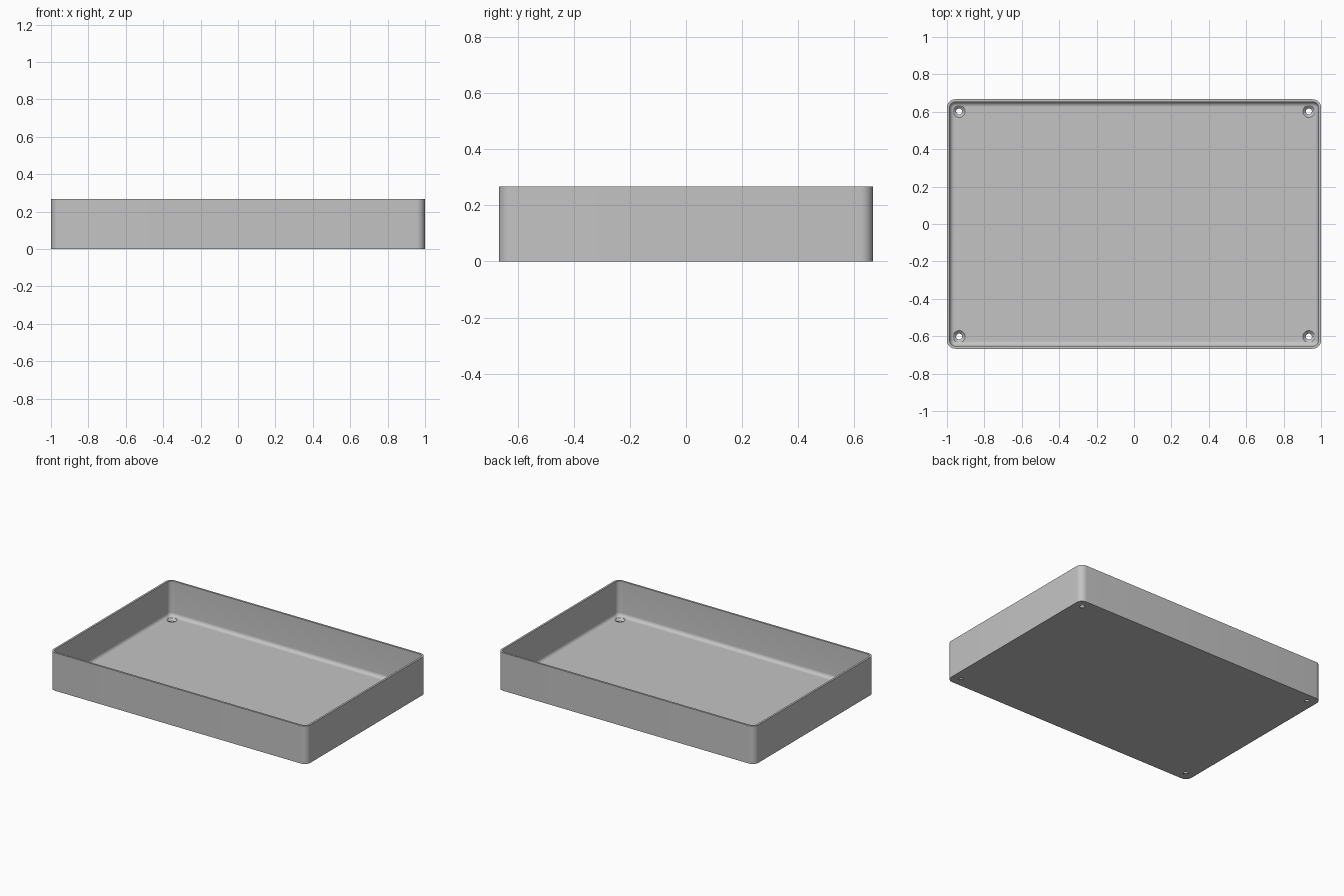
import bpy
import bmesh
from math import pi, sin, cos

HX, HY, HEIGHT = 1.0, 0.667, 0.267
CORNER, WALL, FLOOR, FILLET = 0.045, 0.014, 0.02, 0.026
HOLE_X, HOLE_Y = 0.935, 0.602

cube = bpy.data.objects.get("Cube")
if cube:
    bpy.data.objects.remove(cube, do_unlink=True)

grey = bpy.data.materials.new("plain grey")
grey.use_nodes = True
COLOUR = (0.55, 0.55, 0.55, 1)
grey.diffuse_color = COLOUR
grey.node_tree.nodes["Principled BSDF"].inputs["Base Color"].default_value = COLOUR


def rounded_ring(bm, inset, z, steps=10):
    """Rounded rectangle of vertices, inset from the outer wall."""
    radius = max(CORNER - inset, 0.004)
    cx, cy = HX - inset - radius, HY - inset - radius
    ring = []
    for quarter, (sx, sy) in enumerate(((1, 1), (-1, 1), (-1, -1), (1, -1))):
        for i in range(steps + 1):
            a = (quarter + i / steps) * pi / 2
            ring.append(bm.verts.new((sx * cx + radius * cos(a),
                                      sy * cy + radius * sin(a), z)))
    return ring


def bridge(bm, a, b):
    for i in range(len(a)):
        j = (i + 1) % len(a)
        bm.faces.new((a[i], a[j], b[j], b[i]))


def make_object(name, bm):
    bmesh.ops.recalc_face_normals(bm, faces=bm.faces)
    mesh = bpy.data.meshes.new(name)
    bm.to_mesh(mesh)
    bm.free()
    mesh.materials.append(grey)
    obj = bpy.data.objects.new(name, mesh)
    bpy.context.collection.objects.link(obj)
    return obj


# Tray shell: outer wall, rim, inner wall, rounded inner foot, floor
bm = bmesh.new()
profile = [(0, 0), (0, HEIGHT), (WALL, HEIGHT)]
for i in range(9):
    a = i / 8 * pi / 2
    profile.append((WALL + FILLET * (1 - cos(a)), FLOOR + FILLET * (1 - sin(a))))
rings = [rounded_ring(bm, inset, z) for inset, z in profile]
for lower, upper in zip(rings, rings[1:]):
    bridge(bm, lower, upper)
bm.faces.new(rings[0])
bm.faces.new(rings[-1])
tray = make_object("tray", bm)

# Countersunk screw hole cutters, one in each corner
bm = bmesh.new()
SIDES = 32
for sx in (-1, 1):
    for sy in (-1, 1):
        loops = []
        for radius, z in ((0.016, -0.02), (0.016, 0.005), (0.032, FLOOR), (0.032, 0.06)):
            loops.append([bm.verts.new((sx * HOLE_X + radius * cos(2 * pi * i / SIDES),
                                        sy * HOLE_Y + radius * sin(2 * pi * i / SIDES), z))
                          for i in range(SIDES)])
        for lower, upper in zip(loops, loops[1:]):
            bridge(bm, lower, upper)
        bm.faces.new(loops[0])
        bm.faces.new(loops[-1])
cutters = make_object("screw_hole_cutters", bm)
cutters.hide_render = True
cutters.hide_set(True)

cut = tray.modifiers.new("screw holes", "BOOLEAN")
cut.operation = "DIFFERENCE"
cut.solver = "EXACT"
cut.object = cutters

# Apply the cut, drop the cutters and smooth the rounded parts
bpy.context.view_layer.objects.active = tray
tray.select_set(True)
bpy.ops.object.modifier_apply(modifier=cut.name)
bpy.data.objects.remove(cutters, do_unlink=True)
bpy.ops.object.shade_smooth_by_angle(angle=pi / 6)
